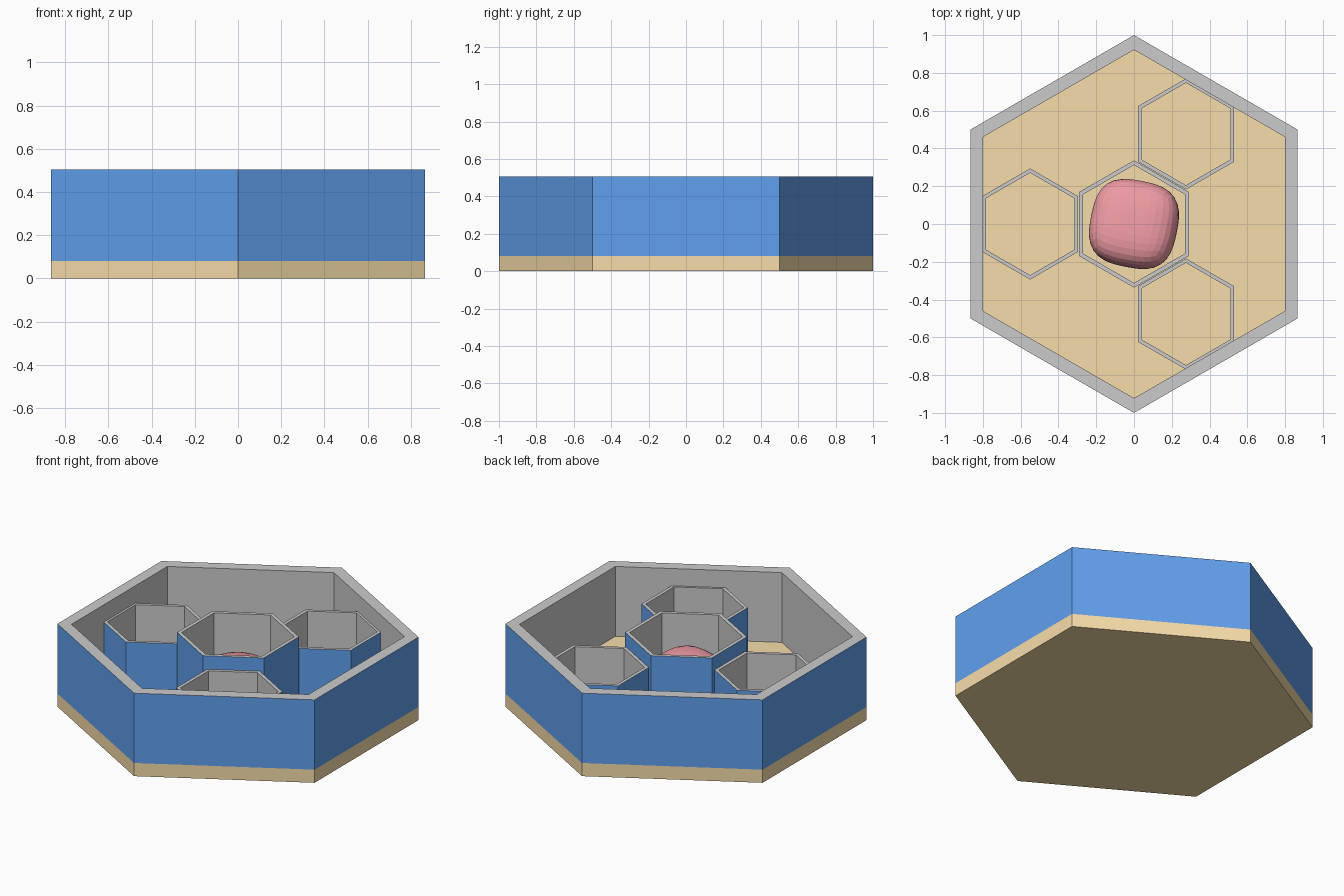
import bpy, bmesh, math
from mathutils import Vector, Euler

if "Cube" in bpy.data.objects:
    bpy.data.objects.remove(bpy.data.objects["Cube"])


def material(name, rgb):
    m = bpy.data.materials.new(name)
    m.diffuse_color = (*rgb, 1)
    m.use_nodes = True
    m.node_tree.nodes["Principled BSDF"].inputs["Base Color"].default_value = m.diffuse_color
    return m


BLUE = material("blue", (0.12, 0.35, 0.85))
TAN = material("tan", (0.93, 0.72, 0.40))
RED = material("red", (0.85, 0.32, 0.36))


def finish(name, bm, mats):
    bmesh.ops.recalc_face_normals(bm, faces=bm.faces)
    me = bpy.data.meshes.new(name)
    for m in mats:
        me.materials.append(m)
    bm.to_mesh(me)
    bm.free()
    ob = bpy.data.objects.new(name, me)
    bpy.context.collection.objects.link(ob)
    return ob


def hexagon(bm, r, z, cx=0, cy=0):
    return [bm.verts.new((cx + r * math.cos(math.radians(30 + 60 * i)),
                          cy + r * math.sin(math.radians(30 + 60 * i)), z))
            for i in range(6)]


def hex_tube(name, r_out, r_in, z0, z1, cx=0, cy=0):
    """Open hexagonal wall: blue outside, plain grey rim and inside."""
    bm = bmesh.new()
    rings = [hexagon(bm, r, z, cx, cy)
             for r, z in ((r_out, z0), (r_out, z1), (r_in, z1), (r_in, z0))]
    for k in range(4):
        a, b = rings[k], rings[(k + 1) % 4]
        for i in range(6):
            j = (i + 1) % 6
            f = bm.faces.new((a[i], a[j], b[j], b[i]))
            f.material_index = 1 if k == 0 else 0
    return finish(name, bm, [None, BLUE])


# solid base slab
bm = bmesh.new()
low, high = hexagon(bm, 1, 0), hexagon(bm, 1, 0.08)
bm.faces.new(low)
bm.faces.new(high)
for i in range(6):
    j = (i + 1) % 6
    bm.faces.new((low[i], low[j], high[j], high[i]))
finish("base", bm, [TAN])

# outer wall, centre cell and three side cells
hex_tube("outer_wall", 1, 0.922, 0.08, 0.505)
hex_tube("centre_cell", 0.337, 0.312, 0.08, 0.48)
for n, deg in enumerate((60, 180, 300), 1):
    a = math.radians(deg)
    hex_tube(f"side_cell_{n}", 0.294, 0.271, 0.08, 0.40,
             0.55 * math.cos(a), 0.55 * math.sin(a))

# rounded, slightly tilted block resting in the centre cell
bm = bmesh.new()
bmesh.ops.create_cube(bm, size=2)
bmesh.ops.subdivide_edges(bm, edges=bm.edges[:], cuts=9, use_grid_fill=True)
tilt = Euler((-0.12, -0.08, math.radians(-11))).to_matrix()
for v in bm.verts:
    p = Vector([math.tan(c * math.pi / 4) for c in v.co])
    p /= sum(abs(c) ** 2.9 for c in p) ** (1 / 2.9)
    v.co = tilt @ Vector((p.x * 0.23, p.y * 0.23, p.z * 0.14)) + Vector((0, 0, 0.19))
finish("rounded_block", bm, [RED])
